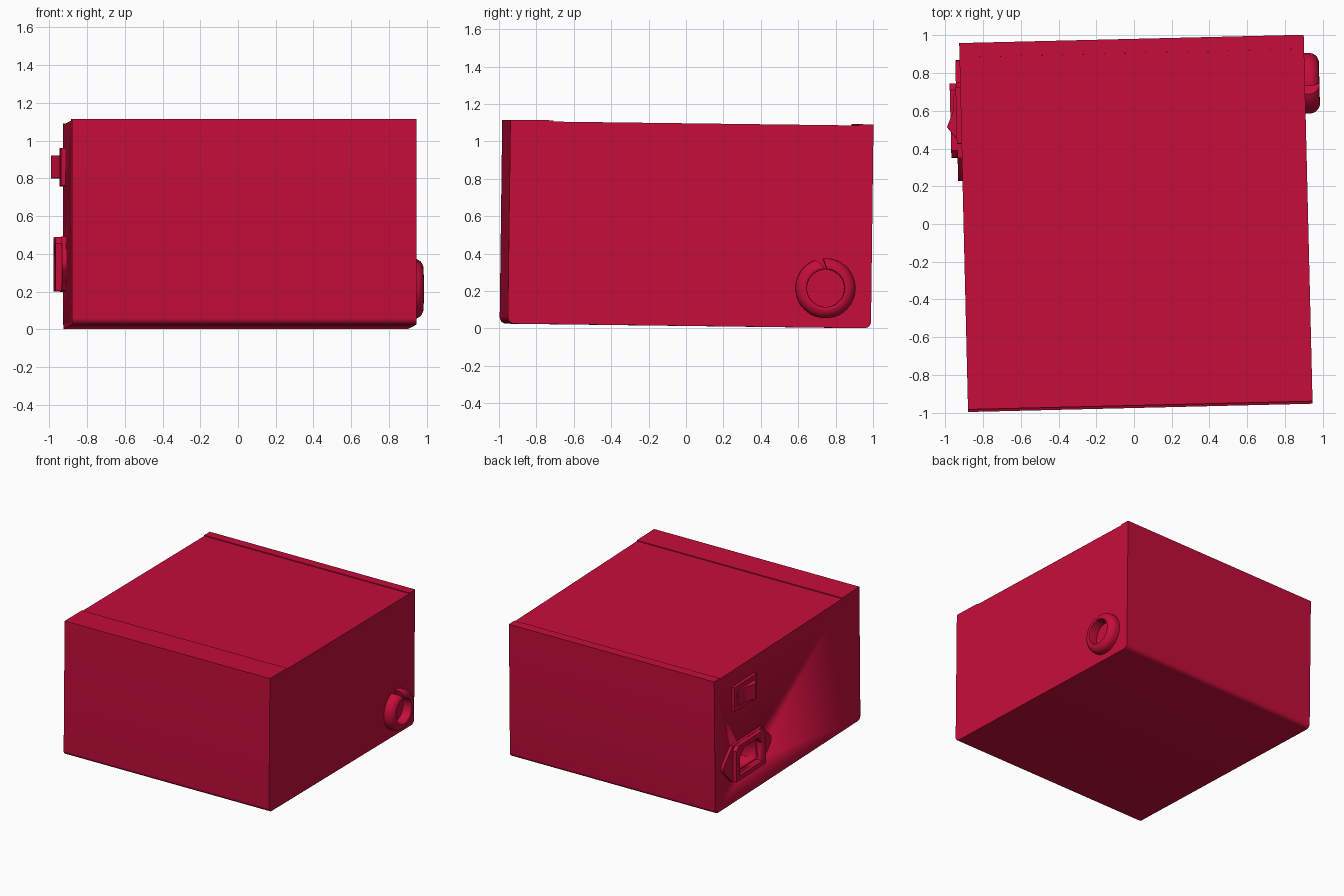
import bpy, bmesh, math
from mathutils import Matrix

if "Cube" in bpy.data.objects:
    bpy.data.objects.remove(bpy.data.objects["Cube"])

W, D, H = 1.826, 1.942, 1.09
L, R = -W / 2, W / 2
# the whole unit sits slightly turned and tilted
POSE = (Matrix.Translation((0.01, 0.003, 0.5585))
        @ Matrix.Rotation(math.radians(1.38), 4, 'Z')
        @ Matrix.Rotation(math.radians(-0.73), 4, 'X'))

red = bpy.data.materials.new("red_paint")
red.diffuse_color = (0.56, 0.004, 0.042, 1)
red.use_nodes = True
red.node_tree.nodes["Principled BSDF"].inputs["Base Color"].default_value = red.diffuse_color


def finish(name, bm, angle=30):
    bmesh.ops.recalc_face_normals(bm, faces=bm.faces)
    bm.transform(POSE)
    me = bpy.data.meshes.new(name)
    bm.to_mesh(me)
    bm.free()
    me.materials.append(red)
    ob = bpy.data.objects.new(name, me)
    bpy.context.collection.objects.link(ob)
    bpy.ops.object.select_all(action='DESELECT')
    ob.select_set(True)
    bpy.context.view_layer.objects.active = ob
    bpy.ops.object.shade_smooth_by_angle(angle=math.radians(angle))
    return ob


def prism(name, pts, x0, x1):
    """Extrude a (y, z) outline along x."""
    bm = bmesh.new()
    f = bm.faces.new([bm.verts.new((x0, y, z)) for y, z in pts])
    ext = bmesh.ops.extrude_face_region(bm, geom=[f])["geom"]
    bmesh.ops.translate(bm, vec=(x1 - x0, 0, 0),
                        verts=[v for v in ext if isinstance(v, bmesh.types.BMVert)])
    return finish(name, bm)


def arc(cy, cz, r, a0, a1, n=6):
    return [(cy + r * math.cos(math.radians(a0 + (a1 - a0) * i / n)),
             cz + r * math.sin(math.radians(a0 + (a1 - a0) * i / n))) for i in range(n + 1)]


def rect(cy, cz, hy, hz, cut=0.0):
    """Rectangle with optional chamfered upper corners."""
    pts = [(cy - hy, cz - hz), (cy + hy, cz - hz)]
    if cut:
        return pts + [(cy + hy, cz + hz - cut), (cy + hy - cut, cz + hz),
                      (cy - hy + cut, cz + hz), (cy - hy, cz + hz - cut)]
    return pts + [(cy + hy, cz + hz), (cy - hy, cz + hz)]


def cut(ob, cutter):
    bpy.context.view_layer.objects.active = ob
    m = ob.modifiers.new("opening", 'BOOLEAN')
    m.operation, m.solver, m.object = 'DIFFERENCE', 'EXACT', cutter
    bpy.ops.object.modifier_apply(modifier=m.name)


# casing: rounded lower edges, lid recessed between front and back lips
r, step, hy, hz = 0.035, 0.007, D / 2, H / 2
casing = prism("casing",
               arc(-hy + r, -hz + r, r, 180, 270) + arc(hy - r, -hz + r, r, 270, 360)
               + [(hy, hz), (hy - 0.075, hz), (hy - 0.075, hz - step),
                  (-hy + 0.23, hz - step), (-hy + 0.23, hz), (-hy, hz)], L, R)

# power socket: eared flange, raised body, deep opening
sy, sz = 0.57, -0.206
flange = prism("socket_flange",
               [(sy - 0.20, sz - 0.145), (sy + 0.20, sz - 0.145)]
               + arc(sy + 0.265, sz, 0.055, -40, 40)
               + [(sy + 0.20, sz + 0.145), (sy - 0.20, sz + 0.145)]
               + arc(sy - 0.265, sz, 0.055, 140, 220), L + 0.01, L - 0.023)
body = prism("socket_body", rect(sy, sz, 0.195, 0.143, 0.035), L + 0.01, L - 0.056)
opening = prism("socket_opening", rect(sy, sz, 0.15, 0.105, 0.06), L + 0.2, L - 0.1)
for part in (casing, flange, body):
    cut(part, opening)
bpy.data.objects.remove(opening)

# switch: frame and angled rocker
wy, wz = 0.59, 0.309
prism("switch_frame", rect(wy, wz, 0.15, 0.10), L + 0.01, L - 0.025)
bm = bmesh.new()
outline = [(L + 0.01, wy - 0.115), (L - 0.032, wy - 0.115), (L - 0.075, wy - 0.06),
           (L - 0.042, wy + 0.02), (L - 0.035, wy + 0.115), (L + 0.01, wy + 0.115)]
f = bm.faces.new([bm.verts.new((x, y, wz - 0.06)) for x, y in outline])
ext = bmesh.ops.extrude_face_region(bm, geom=[f])["geom"]
bmesh.ops.translate(bm, vec=(0, 0, 0.12),
                    verts=[v for v in ext if isinstance(v, bmesh.types.BMVert)])
finish("switch_rocker", bm, 15)

# cable grommet: rounded split ring with a slanted slit at the top
gy, gz = 0.725, -0.334
profile = ([(0.16, -0.01)] + arc(0.108, 0.025, 0.052, 0, 90, 8)
           + [(0.102, 0.073), (0.10, 0.065), (0.10, -0.01)])
bm = bmesh.new()
n = 64
rings = []
for i in range(n + 1):
    ring = []
    for rad, h in profile:
        t = (rad - 0.10) / 0.06
        a0, a1 = 92 + 20 * t, 448 + 8 * t
        a = math.radians(a0 + (a1 - a0) * i / n)
        ring.append(bm.verts.new((R + h, gy + rad * math.cos(a), gz + rad * math.sin(a))))
    rings.append(ring)
m = len(profile)
for a, b in zip(rings, rings[1:]):
    for j in range(m):
        bm.faces.new((a[j], a[(j + 1) % m], b[(j + 1) % m], b[j]))
bm.faces.new(rings[0])
bm.faces.new(rings[-1][::-1])
finish("cable_grommet", bm, 40)
